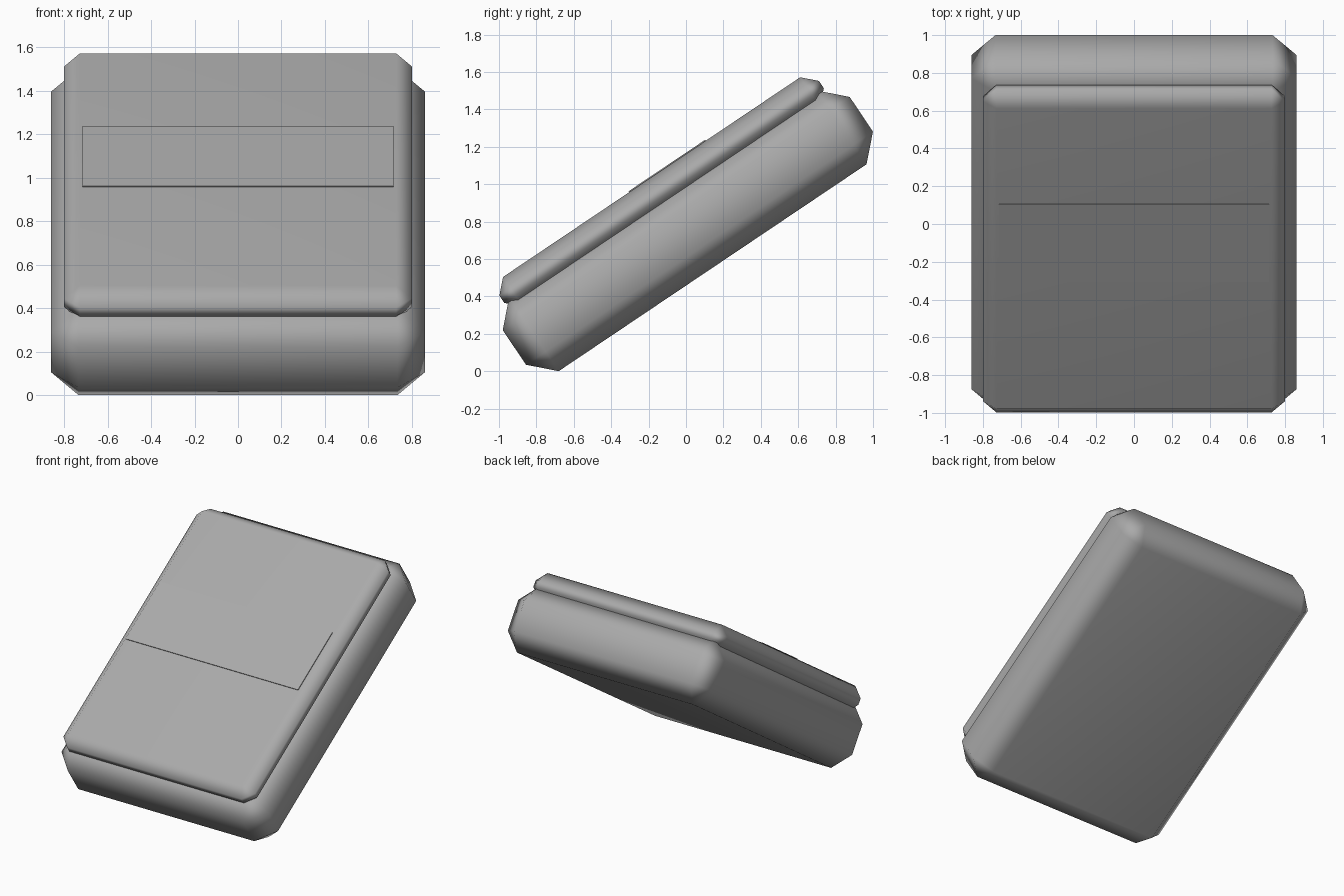
import bpy
import math
from mathutils import Matrix

default = bpy.data.objects.get("Cube")
if default:
    bpy.data.objects.remove(default, do_unlink=True)

TILT = Matrix.Translation((0, 0, -0.005)) @ Matrix.Rotation(math.radians(33.9), 4, "X")

grey = bpy.data.materials.new("plain grey")
grey.use_nodes = True
colour = (0.4, 0.4, 0.4, 1)
grey.diffuse_color = colour
grey.node_tree.nodes["Principled BSDF"].inputs["Base Color"].default_value = colour


def slab(name, width, along, height, chamfer=0):
    """Box given by its width and its extents along and across the slope."""
    centre = (0, sum(along) / 2, sum(height) / 2)
    size = (width, along[1] - along[0], height[1] - height[0])
    bpy.ops.mesh.primitive_cube_add(size=1)
    obj = bpy.context.object
    obj.name = name
    obj.data.transform(Matrix.Translation(centre) @ Matrix.Diagonal((*size, 1)))
    obj.matrix_world = TILT
    obj.data.materials.append(grey)
    if chamfer:
        bevel = obj.modifiers.new("chamfer", "BEVEL")
        bevel.width = chamfer
        bevel.segments = 1
        bevel.limit_method = "NONE"
        bpy.ops.object.shade_smooth()
        # Keep the broad faces flat and blend only across the chamfers
        normals = obj.modifiers.new("flat faces", "WEIGHTED_NORMAL")
        normals.keep_sharp = True
    return obj


# Thick lower body
slab("body", 1.72, (-0.688, 1.547), (0.384, 0.859), 0.126)
# Thinner lid sunk into the upper side
slab("lid", 1.6, (-0.6, 1.458), (0.777, 0.968), 0.072)
# Thin band across the lid
slab("band_plate", 1.43, (0.284, 0.778), (0.967, 0.974))
